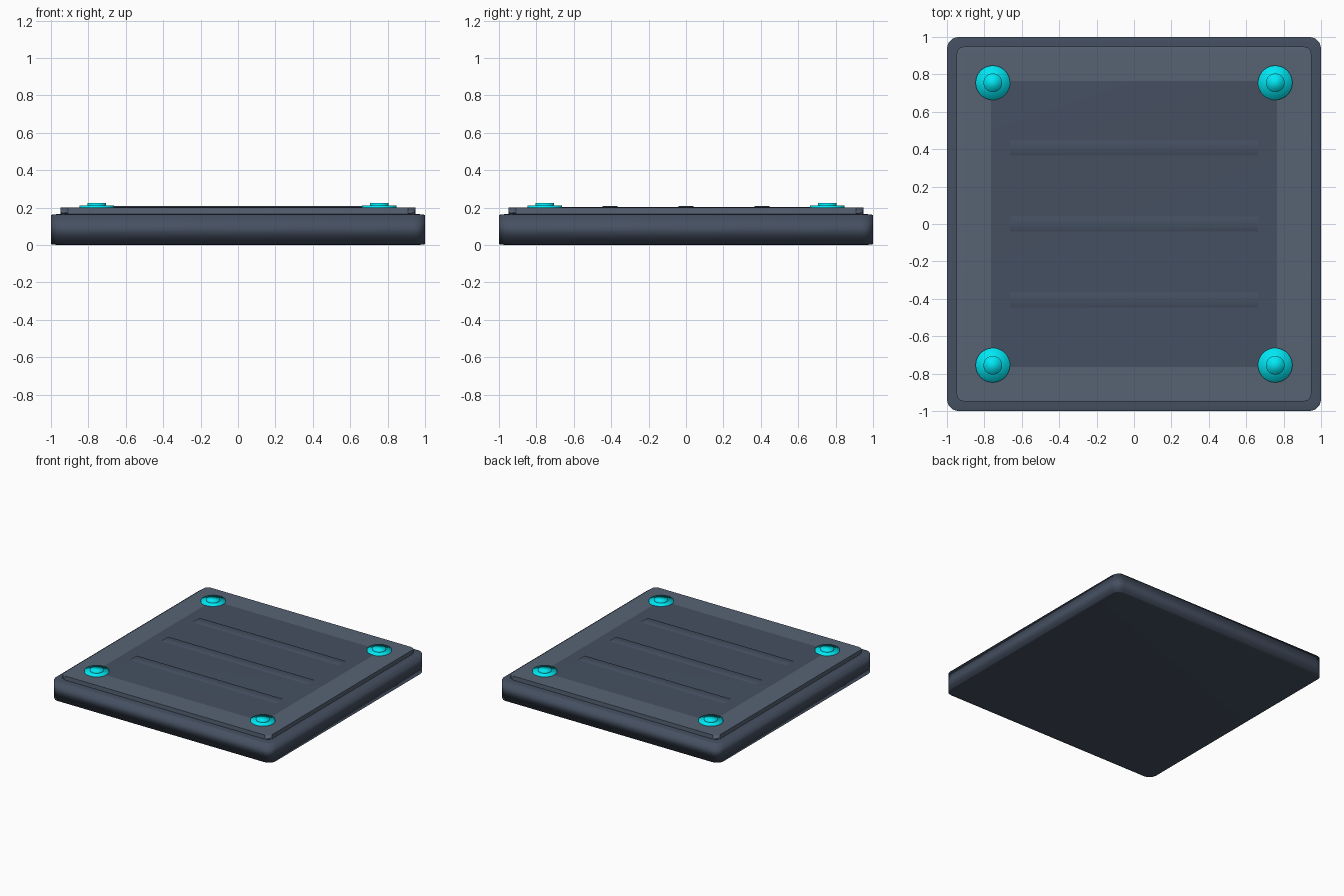
import bpy

if "Cube" in bpy.data.objects:
    bpy.data.objects.remove(bpy.data.objects["Cube"])


def material(name, rgb):
    m = bpy.data.materials.new(name)
    m.diffuse_color = (*rgb, 1)
    m.use_nodes = True
    m.node_tree.nodes["Principled BSDF"].inputs["Base Color"].default_value = m.diffuse_color
    return m


body = material("slate_body", (0.060, 0.080, 0.120))
plate = material("slate_plate", (0.095, 0.125, 0.175))
glow = material("cyan_glow", (0.0, 0.80, 0.90))


def finish(ob, name, mat):
    ob.name = name
    ob.data.materials.append(mat)
    bpy.ops.object.shade_smooth()
    return ob


def box(name, half_x, half_y, z0, z1, mat, y=0, bevel=0):
    bpy.ops.mesh.primitive_cube_add(size=2, location=(0, y, (z0 + z1) / 2))
    ob = bpy.context.object
    ob.scale = (half_x, half_y, (z1 - z0) / 2)
    finish(ob, name, mat)
    # bevel acts before the scale, so it is wide in plan and thin in height
    if bevel:
        mod = ob.modifiers.new("rounding", 'BEVEL')
        mod.width = bevel
        mod.segments = 3
    return ob


def disc(name, x, y, radius, z0, z1):
    bpy.ops.mesh.primitive_cylinder_add(vertices=32, radius=radius, depth=z1 - z0,
                                        location=(x, y, (z0 + z1) / 2))
    finish(bpy.context.object, name, glow)


# Base slab and raised plate
box("base_slab", 1.0, 1.0, 0.0, 0.165, body, bevel=0.06)
raised = box("raised_plate", 0.948, 0.948, 0.15, 0.2, plate, bevel=0.04)
bpy.context.view_layer.objects.active = raised
bpy.ops.object.shade_smooth_by_angle()

# Inner panel with three ribs
box("inner_panel", 0.765, 0.765, 0.18, 0.203, body)
for i in (-1, 0, 1):
    box(f"rib_{i + 2}", 0.663, 0.04, 0.19, 0.209, body, y=i * 0.407)

# Corner studs: wide disc with a small cap
for sx in (-1, 1):
    for sy in (-1, 1):
        disc("stud_disc", sx * 0.755, sy * 0.755, 0.092, 0.19, 0.21)
        disc("stud_cap", sx * 0.755, sy * 0.755, 0.05, 0.2, 0.224)
